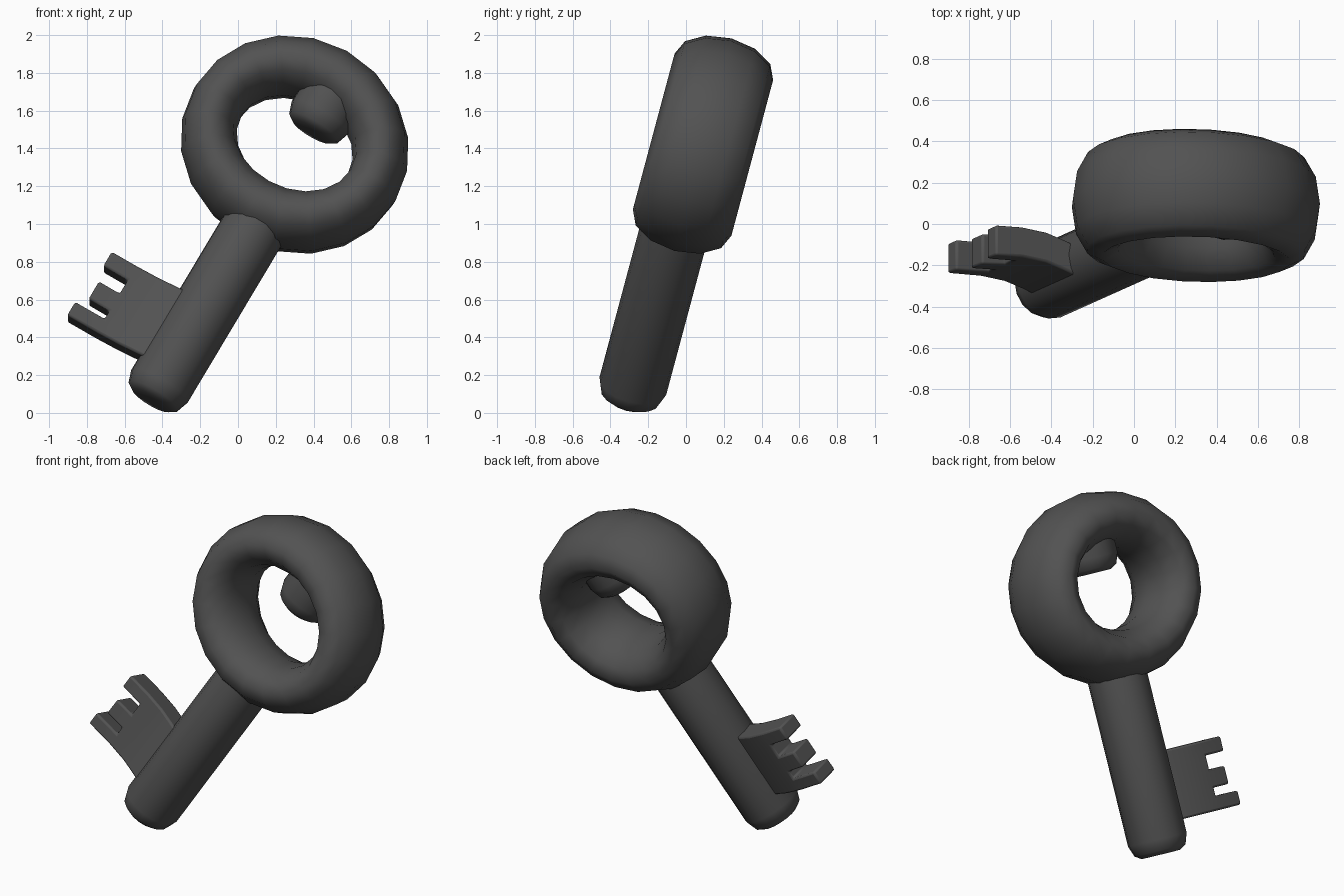
import bpy, bmesh
from math import radians, pi, sin, cos
from mathutils import Matrix

if "Cube" in bpy.data.objects:
    bpy.data.objects.remove(bpy.data.objects["Cube"])

# Local frame: z along the shaft, y through the ring, origin at the ring centre
POSE = (Matrix.Translation((0.30, 0.09, 1.42))
        @ Matrix.Rotation(radians(-15), 4, 'X')
        @ Matrix.Rotation(radians(30), 4, 'Y'))

DARK = bpy.data.materials.new("dark_iron")
DARK.diffuse_color = (0.085, 0.085, 0.085, 1)
DARK.use_nodes = True
DARK.node_tree.nodes["Principled BSDF"].inputs["Base Color"].default_value = DARK.diffuse_color


def make(name, bm, angle):
    bmesh.ops.recalc_face_normals(bm, faces=bm.faces)
    mesh = bpy.data.meshes.new(name)
    bm.to_mesh(mesh)
    bm.free()
    mesh.materials.append(DARK)
    obj = bpy.data.objects.new(name, mesh)
    bpy.context.collection.objects.link(obj)
    obj.matrix_world = POSE
    bpy.ops.object.select_all(action='DESELECT')
    obj.select_set(True)
    bpy.context.view_layer.objects.active = obj
    bpy.ops.object.shade_smooth_by_angle(angle=radians(angle))
    return obj


def bridge(bm, a, b):
    n = len(a)
    for i in range(n):
        j = (i + 1) % n
        bm.faces.new((a[i], a[j], b[j], b[i]))


def rod(name, bottom, top, cx=0.046, cy=-0.028, n=16):
    """Slightly oval bar with a rounded lower end."""
    profile = [(0.115, bottom), (0.152, bottom + 0.025),
               (0.174, bottom + 0.09), (0.174, top)]
    bm = bmesh.new()
    rings = []
    for r, z in profile:
        rings.append([bm.verts.new((cx + r * cos(2 * pi * i / n),
                                    cy + 1.05 * r * sin(2 * pi * i / n), z))
                      for i in range(n)])
    for a, b in zip(rings, rings[1:]):
        bridge(bm, a, b)
    bm.faces.new(rings[0])
    bm.faces.new(rings[-1])
    return make(name, bm, 60)


# Ring handle: oval path, tube stretched through the ring and fuller near the shaft
bm = bmesh.new()
SEG, TUBE = 20, 12
loops = []
for i in range(SEG):
    th = 2 * pi * i / SEG
    m = 0.146 + 0.016 * sin(th) ** 2
    loop = []
    for k in range(TUBE):
        ph = 2 * pi * k / TUBE
        off = m * cos(ph)
        loop.append(bm.verts.new(((0.47 + off) * cos(th), 0.27 * sin(ph),
                                  (0.412 + off) * sin(th))))
    loops.append(loop)
for i in range(SEG):
    bridge(bm, loops[i], loops[(i + 1) % SEG])
make("ring_handle", bm, 80)

# Shaft, and the matching stub poking into the ring from its far side
rod("shaft", -1.60, -0.42)
rod("ring_stub", 0.10, 0.43)

# Bit: bowed plate with three teeth, laid out as a grid of cells and thickened
bm = bmesh.new()
bow = [(-0.06, -0.06), (-0.14, -0.035), (-0.25, -0.008), (-0.385, 0.0)]
rows = [-1.43, -1.345, -1.295, -1.185, -1.10, -1.01]
tips = {0: -0.565, 2: -0.512, 4: -0.535}
HALF = 0.075
grid = [[bm.verts.new((u, v - HALF, t)) for t in rows] for u, v in bow]
for a, b in zip(grid, grid[1:]):
    for r in range(5):
        bm.faces.new((a[r], a[r + 1], b[r + 1], b[r]))
for r, tip in tips.items():
    end = [bm.verts.new((tip, -0.01 - HALF, rows[r + d])) for d in (0, 1)]
    bm.faces.new((grid[-1][r], grid[-1][r + 1], end[1], end[0]))
ext = bmesh.ops.extrude_face_region(bm, geom=bm.faces[:], use_keep_orig=True)
bmesh.ops.translate(bm, vec=(0, 2 * HALF, 0),
                    verts=[g for g in ext['geom'] if isinstance(g, bmesh.types.BMVert)])
bit = make("bit", bm, 30)
bevel = bit.modifiers.new("soft_edges", 'BEVEL')
bevel.width = 0.012
bevel.segments = 2
bevel.limit_method = 'ANGLE'
bevel.angle_limit = radians(40)
